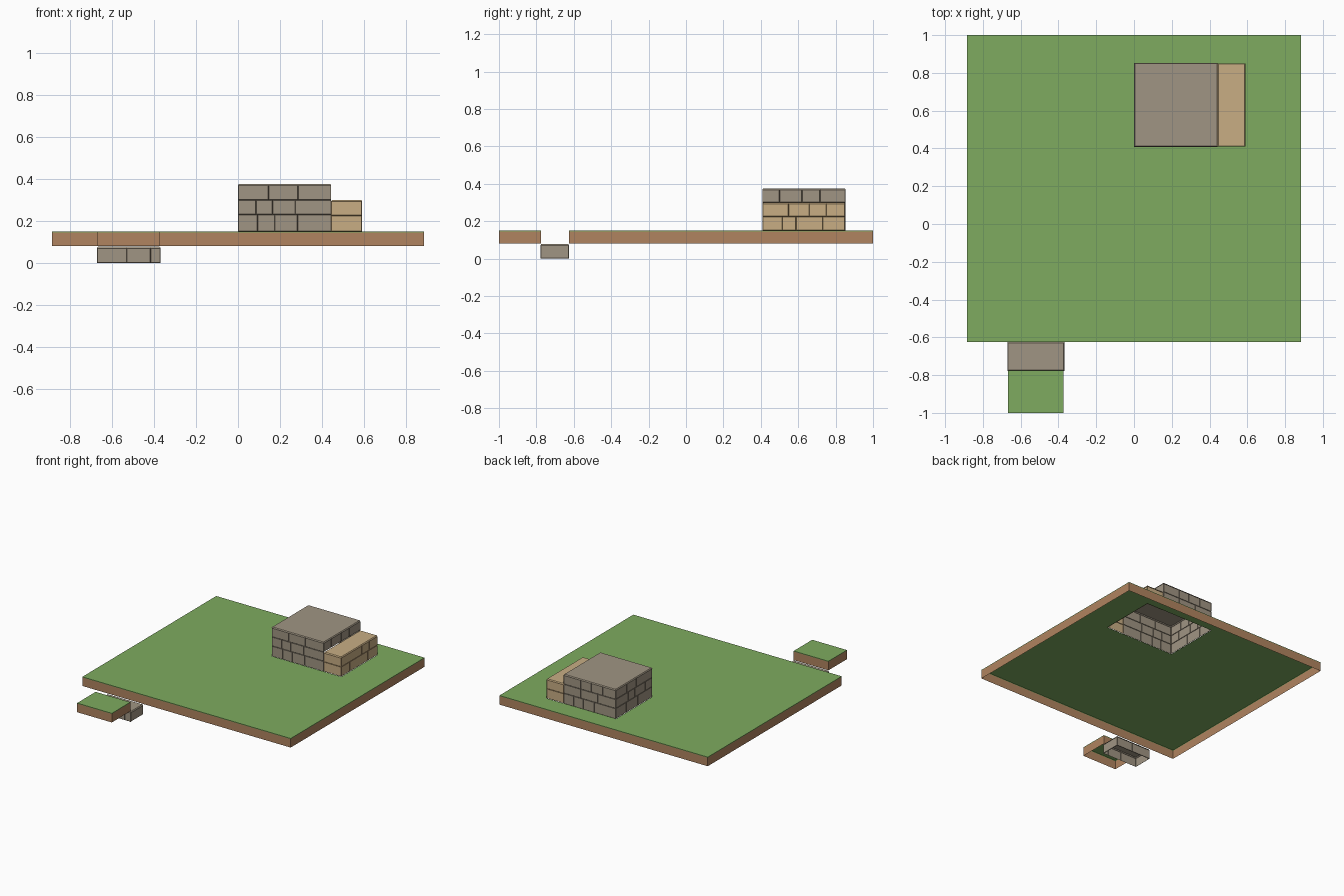
import bpy
import bmesh
import random
from mathutils import Vector

random.seed(4)

old = bpy.data.objects.get("Cube")
if old:
    bpy.data.objects.remove(old, do_unlink=True)


def material(name, colour):
    m = bpy.data.materials.new(name)
    m.use_nodes = True
    m.diffuse_color = (*colour, 1)
    bsdf = m.node_tree.nodes["Principled BSDF"]
    bsdf.inputs["Base Color"].default_value = (*colour, 1)
    bsdf.inputs["Roughness"].default_value = 0.9
    return m


GRASS = material("grass green", (0.21, 0.41, 0.115))
EARTH = material("earth brown", (0.434, 0.231, 0.115))
GREY = material("grey stone", (0.352, 0.301, 0.227))
GREY_GAP = material("grey stone joint", (0.17, 0.14, 0.105))
TAN = material("tan stone", (0.578, 0.423, 0.231))
TAN_GAP = material("tan stone joint", (0.27, 0.18, 0.09))


def finish(bm, name, mats):
    mesh = bpy.data.meshes.new(name)
    bm.to_mesh(mesh)
    bm.free()
    for m in mats:
        mesh.materials.append(m)
    ob = bpy.data.objects.new(name, mesh)
    bpy.context.collection.objects.link(ob)
    return ob


def quad(bm, points, index=0):
    f = bm.faces.new([bm.verts.new(p) for p in points])
    f.material_index = index
    return f


def corners(x0, x1, y0, y1):
    return [Vector((x0, y0, 0)), Vector((x1, y0, 0)),
            Vector((x1, y1, 0)), Vector((x0, y1, 0))]


def upright(bm, a, b, z0, z1, index=0):
    """Vertical panel; it faces outward when corners run anticlockwise."""
    lo, hi = Vector((0, 0, z0)), Vector((0, 0, z1))
    return quad(bm, [a + lo, b + lo, b + hi, a + hi], index)


def ground(name, xs, ys, z0, z1, hole=False):
    """Hollow turf sheet with an earth skirt, optionally open in its middle cell."""
    bm = bmesh.new()
    lip = z1 - 0.005
    for i in range(len(xs) - 1):
        for j in range(len(ys) - 1):
            if hole and i == 1 and j == 1:
                continue
            up = Vector((0, 0, z1))
            quad(bm, [c + up for c in corners(xs[i], xs[i + 1], ys[j], ys[j + 1])])
    ring = corners(xs[0], xs[-1], ys[0], ys[-1])
    for k in range(4):
        a, b = ring[k], ring[(k + 1) % 4]
        upright(bm, a, b, z0, lip, 1)
        upright(bm, a, b, lip, z1, 0)
    bmesh.ops.remove_doubles(bm, verts=bm.verts, dist=0.0001)
    return finish(bm, name, [GRASS, EARTH])


def masonry(bm, a, b, levels, size):
    """Courses of raised stones with dark joints along one wall."""
    length = (b - a).length
    out = (b - a).normalized().cross(Vector((0, 0, 1)))
    a, b = a - out * 0.003, b - out * 0.003
    stones = []
    for z0, z1 in zip(levels, levels[1:]):
        cuts = [0.0]
        while length - cuts[-1] > size * 1.4:
            cuts.append(cuts[-1] + size * random.uniform(0.6, 1.35))
        if length - cuts[-1] < size * 0.4 and len(cuts) > 1:
            cuts.pop()
        cuts.append(length)
        for s, t in zip(cuts, cuts[1:]):
            stones.append(upright(bm, a.lerp(b, s / length), a.lerp(b, t / length), z0, z1))
    bm.normal_update()
    joints = bmesh.ops.inset_individual(bm, faces=stones, thickness=0.003, depth=0.003)
    for f in joints["faces"]:
        f.material_index = 1


def block(name, box, levels, mats, sides, size):
    """Open-bottomed stone block; sides maps a wall number to its lowest course."""
    bm = bmesh.new()
    ring = corners(*box)
    for k, first in sides.items():
        masonry(bm, ring[k], ring[(k + 1) % 4], levels[first:], size)
    # Smooth cap with a softened rim
    cap = quad(bm, [c + Vector((0, 0, levels[-1])) for c in ring])
    bm.normal_update()
    bmesh.ops.inset_individual(bm, faces=[cap], thickness=0.006, depth=0.006)
    return finish(bm, name, mats)


# Lawn with an opening under the stone blocks, and the small separate patch
ground("lawn", [-0.885, 0, 0.59, 0.885], [-0.625, 0.41, 0.85, 1], 0.08, 0.15, hole=True)
ground("small_lawn", [-0.667, -0.372], [-1, -0.775], 0.08, 0.15)

# Tall grey block: its left wall only shows above the lower tan block
block("tall_block", (0, 0.443, 0.408, 0.853), [0.15, 0.23, 0.3, 0.369],
      [GREY, GREY_GAP], {0: 0, 1: 2, 2: 0, 3: 0}, 0.12)

# Lower tan block leaning on the tall one
block("low_block", (0.443, 0.59, 0.41, 0.85), [0.15, 0.225, 0.294],
      [TAN, TAN_GAP], {0: 0, 1: 0, 2: 0}, 0.11)

# Sunken stepping stone between the two lawns
block("stepping_stone", (-0.67, -0.368, -0.778, -0.625), [0, 0.071],
      [GREY, GREY_GAP], {0: 0, 1: 0, 2: 0, 3: 0}, 0.11)
